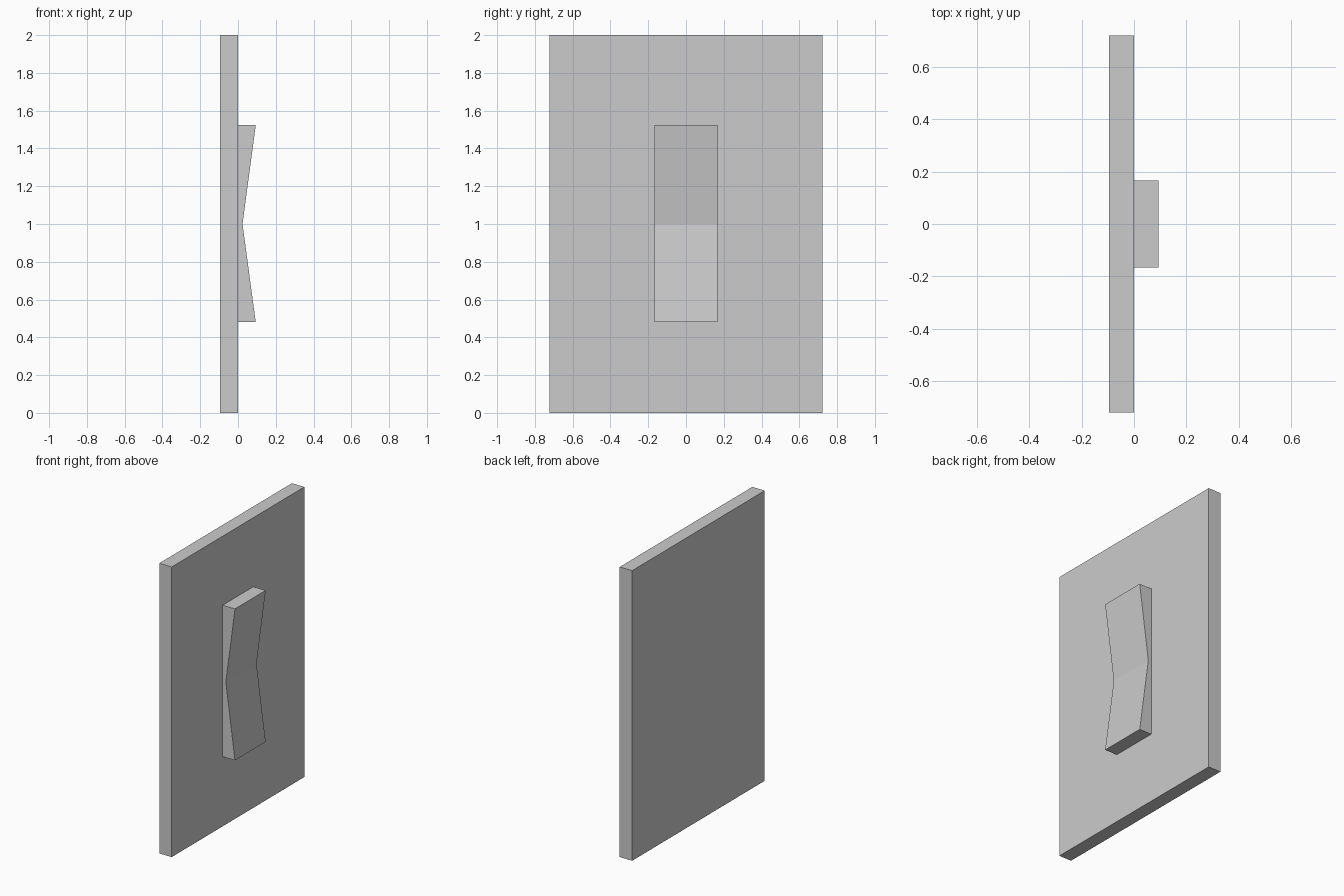
import bpy
import bmesh

if "Cube" in bpy.data.objects:
    bpy.data.objects.remove(bpy.data.objects["Cube"])


def extrude_profile(name, profile, half_width):
    """Extrude an x-z profile symmetrically along y."""
    bm = bmesh.new()
    face = bm.faces.new([bm.verts.new((x, -half_width, z)) for x, z in profile])
    result = bmesh.ops.extrude_face_region(bm, geom=[face])
    moved = [v for v in result["geom"] if isinstance(v, bmesh.types.BMVert)]
    bmesh.ops.translate(bm, verts=moved, vec=(0, 2 * half_width, 0))
    bmesh.ops.recalc_face_normals(bm, faces=bm.faces)
    mesh = bpy.data.meshes.new(name)
    bm.to_mesh(mesh)
    bm.free()
    obj = bpy.data.objects.new(name, mesh)
    bpy.context.collection.objects.link(obj)
    return obj


# Flat wall plate
extrude_profile("wall_plate", [(-0.095, 0), (0, 0), (0, 2), (-0.095, 2)], 0.722)

# Rocker with a V-shaped front face
extrude_profile("rocker_switch",
                [(0, 0.48), (0.094, 0.48), (0.024, 1.0), (0.094, 1.524), (0, 1.524)],
                0.167)
